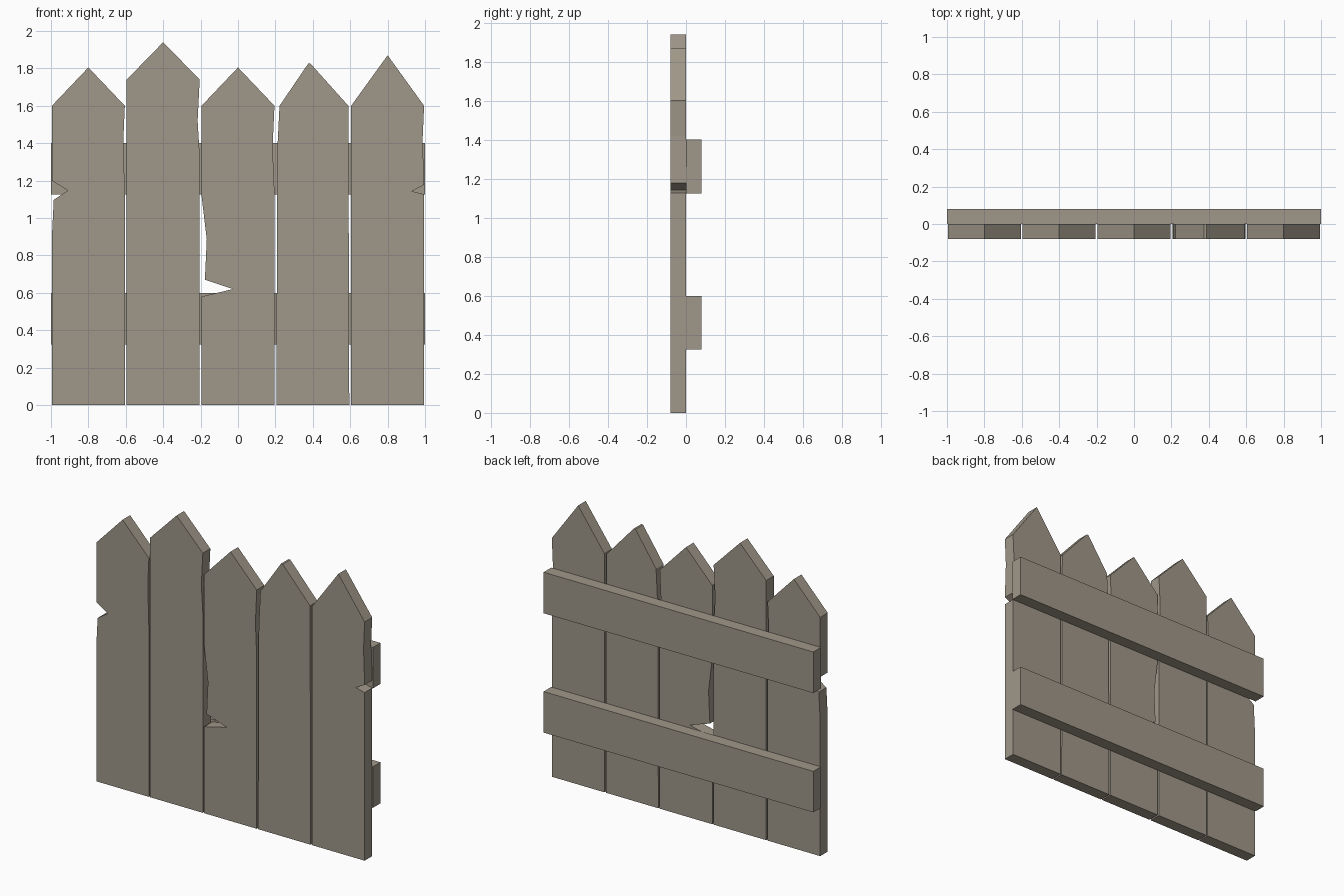
import bpy, bmesh

if "Cube" in bpy.data.objects:
    bpy.data.objects.remove(bpy.data.objects["Cube"])

wood = bpy.data.materials.new("weathered wood")
wood.diffuse_color = (0.35, 0.31, 0.25, 1)
wood.use_nodes = True
wood.node_tree.nodes["Principled BSDF"].inputs["Base Color"].default_value = wood.diffuse_color


def board(name, outline, y0, y1):
    """Extrude an x/z outline from y0 to y1."""
    bm = bmesh.new()
    face = bm.faces.new([bm.verts.new((x, y0, z)) for x, z in outline])
    new = bmesh.ops.extrude_face_region(bm, geom=[face])["geom"]
    bmesh.ops.translate(bm, vec=(0, y1 - y0, 0),
                        verts=[v for v in new if isinstance(v, bmesh.types.BMVert)])
    bmesh.ops.recalc_face_normals(bm, faces=bm.faces)
    mesh = bpy.data.meshes.new(name)
    bm.to_mesh(mesh)
    bm.free()
    mesh.materials.append(wood)
    obj = bpy.data.objects.new(name, mesh)
    bpy.context.collection.objects.link(obj)


HALF = 0.195
# Each picket: centre, right edge wear going up, tip going right to left,
# left edge wear going down (x measured from the picket centre)
pickets = [
    (-0.8, [(HALF, 1.12), (0.187, 1.42), (HALF, 1.60)],
     [(0, 1.805), (-HALF, 1.60)],
     [(-HALF, 1.20), (-0.11, 1.147), (-0.185, 1.097), (-HALF, 0.90)]),
    (-0.4, [(HALF, 1.34), (0.184, 1.52), (HALF, 1.74)],
     [(0, 1.94), (-HALF, 1.74)], []),
    (0.0, [(HALF, 1.14), (0.185, 1.38), (HALF, 1.60)],
     [(0, 1.805), (-HALF, 1.60)],
     [(-HALF, 1.12), (-0.167, 0.885), (-0.177, 0.67), (-0.027, 0.62), (-HALF, 0.58)]),
    (0.4, [(0.19, 1.60)],
     [(-0.012, 1.825), (-0.025, 1.825), (-0.178, 1.60)],
     [(-0.19, 1.36)]),
    (0.8, [(HALF, 0.95), (HALF, 1.127), (0.13, 1.143), (HALF, 1.178),
           (0.187, 1.42), (HALF, 1.60)],
     [(0, 1.87), (-HALF, 1.60)], []),
]
for i, (cx, right, tip, left) in enumerate(pickets, 1):
    outline = [(-HALF, 0), (HALF, 0)] + right + tip + left
    board(f"picket_{i}", [(cx + x, z) for x, z in outline], -0.08, 0)

# Two horizontal rails on the back
for name, z in (("lower_rail", 0.325), ("upper_rail", 1.125)):
    board(name, [(-1, z), (1, z), (1, z + 0.275), (-1, z + 0.275)], 0, 0.08)
